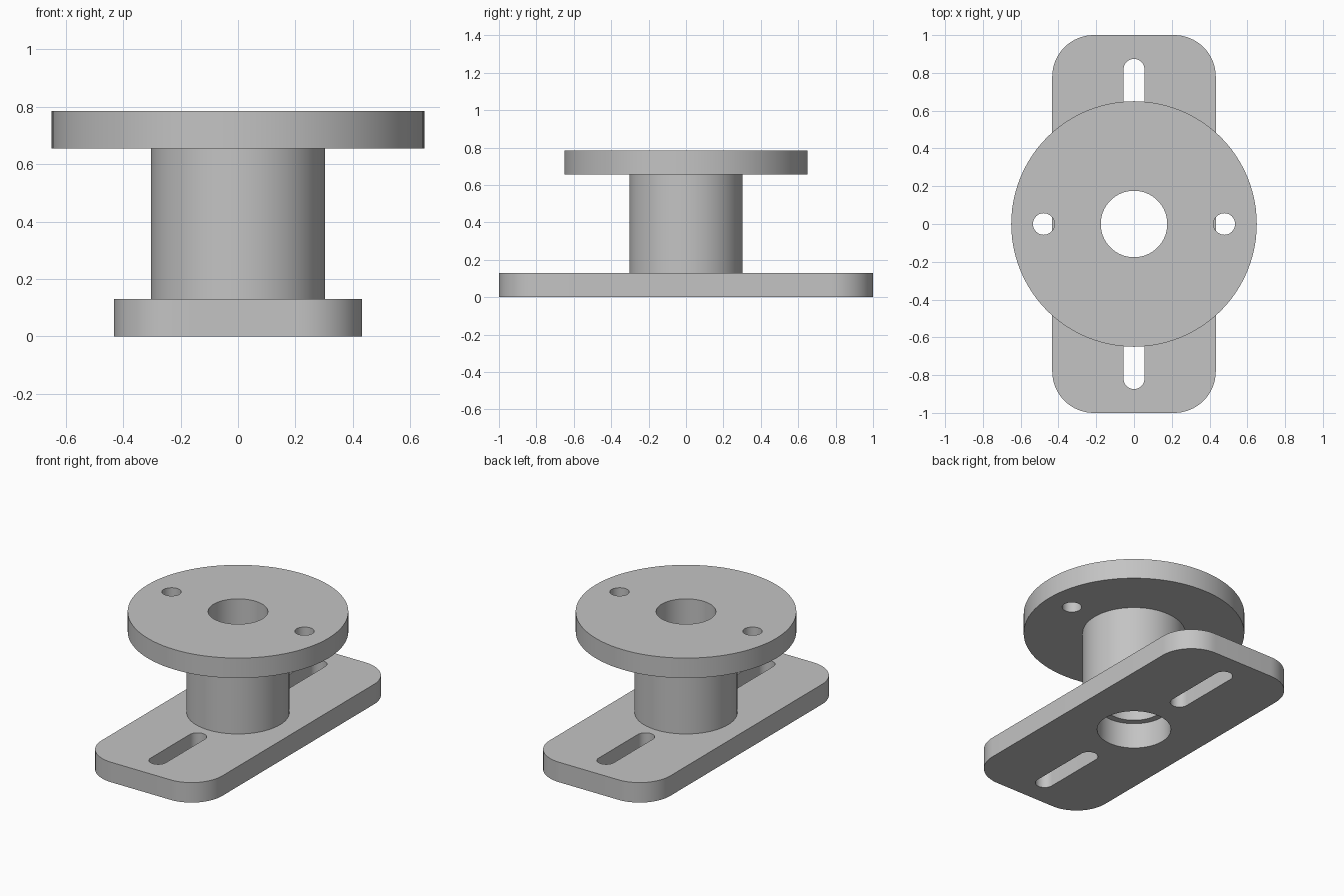
import bpy
import bmesh
from math import sin, cos, pi, radians

cube = bpy.data.objects.get("Cube")
if cube:
    bpy.data.objects.remove(cube, do_unlink=True)

grey = bpy.data.materials.new("plain_grey")
grey.use_nodes = True
colour = (0.55, 0.55, 0.55, 1)
grey.diffuse_color = colour
grey.node_tree.nodes["Principled BSDF"].inputs["Base Color"].default_value = colour


def finish(name, bm):
    """Turn a bmesh into a named, coloured object."""
    bmesh.ops.recalc_face_normals(bm, faces=bm.faces)
    mesh = bpy.data.meshes.new(name)
    bm.to_mesh(mesh)
    bm.free()
    mesh.materials.append(grey)
    obj = bpy.data.objects.new(name, mesh)
    bpy.context.collection.objects.link(obj)
    return obj


def rounded_prism(name, half_x, half_y, radius, z0, z1, x=0, y=0, steps=16):
    """Upright prism on a rounded rectangle; also makes slots and cylinders."""
    bm = bmesh.new()
    verts = []
    for i, (sx, sy) in enumerate([(1, 1), (-1, 1), (-1, -1), (1, -1)]):
        for k in range(steps + 1):
            a = (i + k / steps) * pi / 2
            verts.append(bm.verts.new((x + sx * (half_x - radius) + radius * cos(a),
                                       y + sy * (half_y - radius) + radius * sin(a), z0)))
    bmesh.ops.remove_doubles(bm, verts=verts, dist=0.0001)
    base = bm.faces.new([v for v in verts if v.is_valid])
    top = bmesh.ops.extrude_face_region(bm, geom=[base])["geom"]
    bmesh.ops.translate(bm, vec=(0, 0, z1 - z0),
                        verts=[g for g in top if isinstance(g, bmesh.types.BMVert)])
    return finish(name, bm)


def lathe(name, profile, sides=96):
    """Closed (radius, height) profile turned about the z axis."""
    bm = bmesh.new()
    rings = [[bm.verts.new((r * cos(2 * pi * k / sides), r * sin(2 * pi * k / sides), z))
              for k in range(sides)] for r, z in profile]
    for i, ring in enumerate(rings):
        above = rings[(i + 1) % len(rings)]
        for k in range(sides):
            n = (k + 1) % sides
            bm.faces.new((ring[k], ring[n], above[n], above[k]))
    return finish(name, bm)


def select(obj):
    bpy.ops.object.select_all(action="DESELECT")
    obj.select_set(True)
    bpy.context.view_layer.objects.active = obj


def cut(obj, cutters):
    """Drill each cutter out of the object, then discard it."""
    select(obj)
    for cutter in cutters:
        cutter.hide_render = True
        mod = obj.modifiers.new("cut", "BOOLEAN")
        mod.operation = "DIFFERENCE"
        mod.solver = "EXACT"
        mod.object = cutter
        bpy.ops.object.modifier_apply(modifier=mod.name)
        bpy.data.objects.remove(cutter, do_unlink=True)


PLATE_TOP = 0.13
FLANGE_BASE, FLANGE_TOP = 0.655, 0.785
BORE, COUNTERBORE, STEP = 0.176, 0.217, 0.165

# Base plate with a central bore and two long slots
plate = rounded_prism("base_plate", 0.433, 1, 0.22, 0, PLATE_TOP)
cutters = [rounded_prism("bore_cutter", COUNTERBORE, COUNTERBORE, COUNTERBORE,
                         -0.1, 0.3, steps=24)]
for side in (-1, 1):
    cutters.append(rounded_prism("slot_cutter", 0.055, 0.256, 0.055,
                                 -0.1, 0.3, y=side * 0.618))
cut(plate, cutters)

# Hollow column and round flange turned as one piece, stepped inside
column = lathe("column_and_flange", [
    (COUNTERBORE, PLATE_TOP), (0.303, PLATE_TOP), (0.303, FLANGE_BASE),
    (0.65, FLANGE_BASE), (0.65, FLANGE_TOP), (BORE, FLANGE_TOP),
    (BORE, STEP), (COUNTERBORE, STEP)])
cut(column, [rounded_prism("hole_cutter", 0.057, 0.057, 0.057, 0.6, 0.9, x=side * 0.478)
             for side in (-1, 1)])

# Smooth curved walls, crisp rims
for part in (plate, column):
    select(part)
    bpy.ops.object.shade_smooth_by_angle(angle=radians(30))
